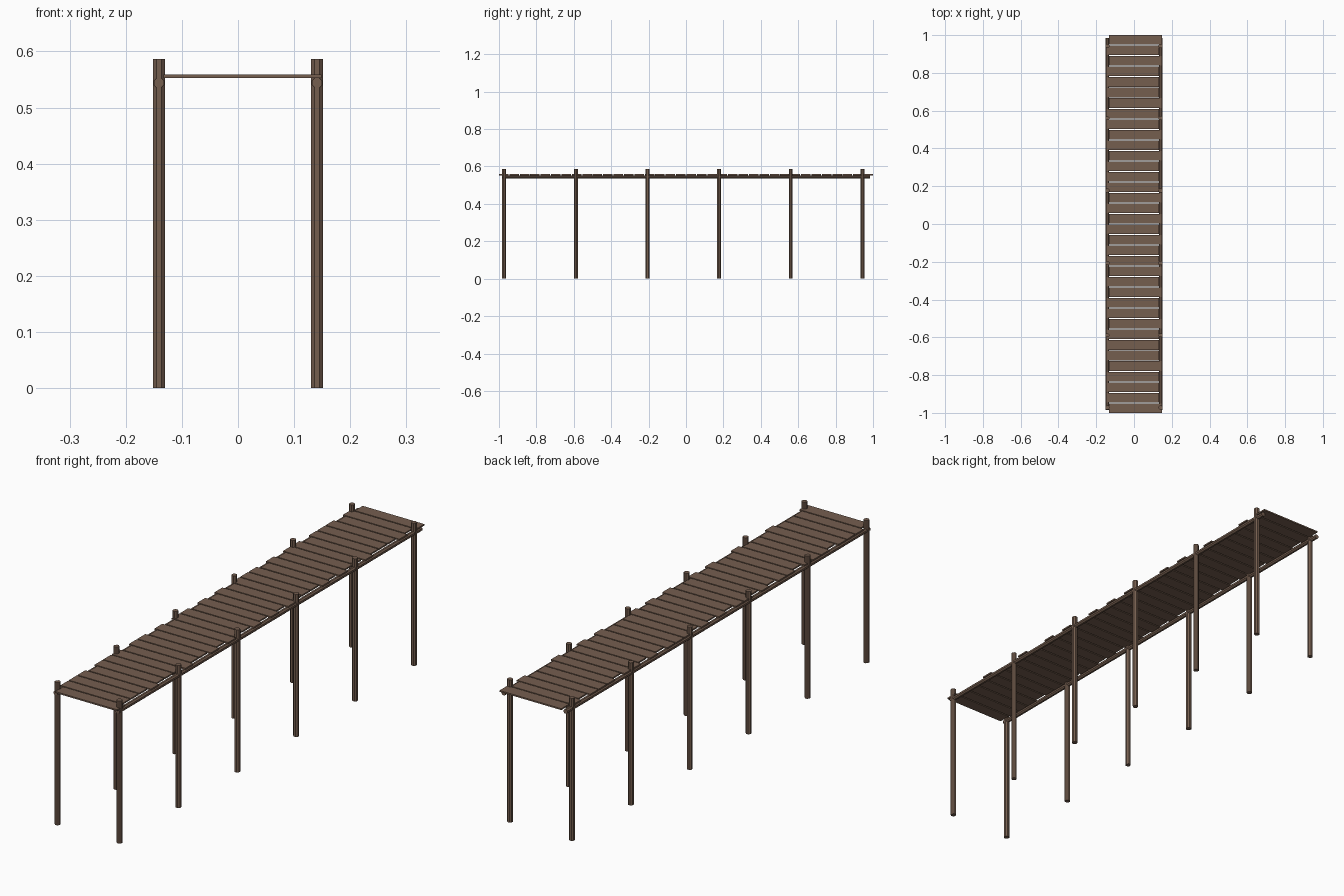
import bpy, math
from mathutils import Matrix

if "Cube" in bpy.data.objects:
    bpy.data.objects.remove(bpy.data.objects["Cube"])

wood = bpy.data.materials.new("weathered brown wood")
wood.diffuse_color = (0.178, 0.112, 0.078, 1)
wood.use_nodes = True
wood.node_tree.nodes["Principled BSDF"].inputs["Base Color"].default_value = wood.diffuse_color


def finish(name):
    ob = bpy.context.object
    ob.name = name
    ob.data.materials.append(wood)
    return ob


def pole(name, width, length, loc, along_y=False):
    """Flat-shaded octagonal pole with a flat facing each axis."""
    r = width / 2 / math.cos(math.pi / 8)
    bpy.ops.mesh.primitive_cylinder_add(vertices=8, radius=r, depth=length, location=loc)
    ob = finish(name)
    ob.data.transform(Matrix.Rotation(math.pi / 8, 4, 'Z'))
    if along_y:
        ob.data.transform(Matrix.Rotation(math.pi / 2, 4, 'X'))
    return ob


# Posts and long side beams
for side, sx in (("left", -0.141), ("right", 0.141)):
    for i in range(6):
        pole(f"{side}_post_{i + 1}", 0.021, 0.587, (sx, -0.972 + 0.383 * i, 0.2935))
    pole(f"{side}_beam", 0.018, 1.97, (sx, 0, 0.544), True)

# Deck planks, laid unevenly to left and right
COUNT = 36
PITCH = 2.0 / COUNT
GAP = 0.005
shifted_right = {0, 4, 8, 11, 13, 16, 18, 20, 24, 26, 29, 33, 35}
width = (2.0 - GAP * (COUNT - 1)) / COUNT
for i in range(COUNT):
    dx = 0.008 if i in shifted_right else -0.007
    y = -1 + width / 2 + i * (width + GAP)
    bpy.ops.mesh.primitive_cube_add(size=1, location=(dx, y, 0.556))
    plank = finish(f"deck_plank_{i + 1}")
    plank.data.transform(Matrix.Diagonal((0.281, width, 0.006, 1)))
